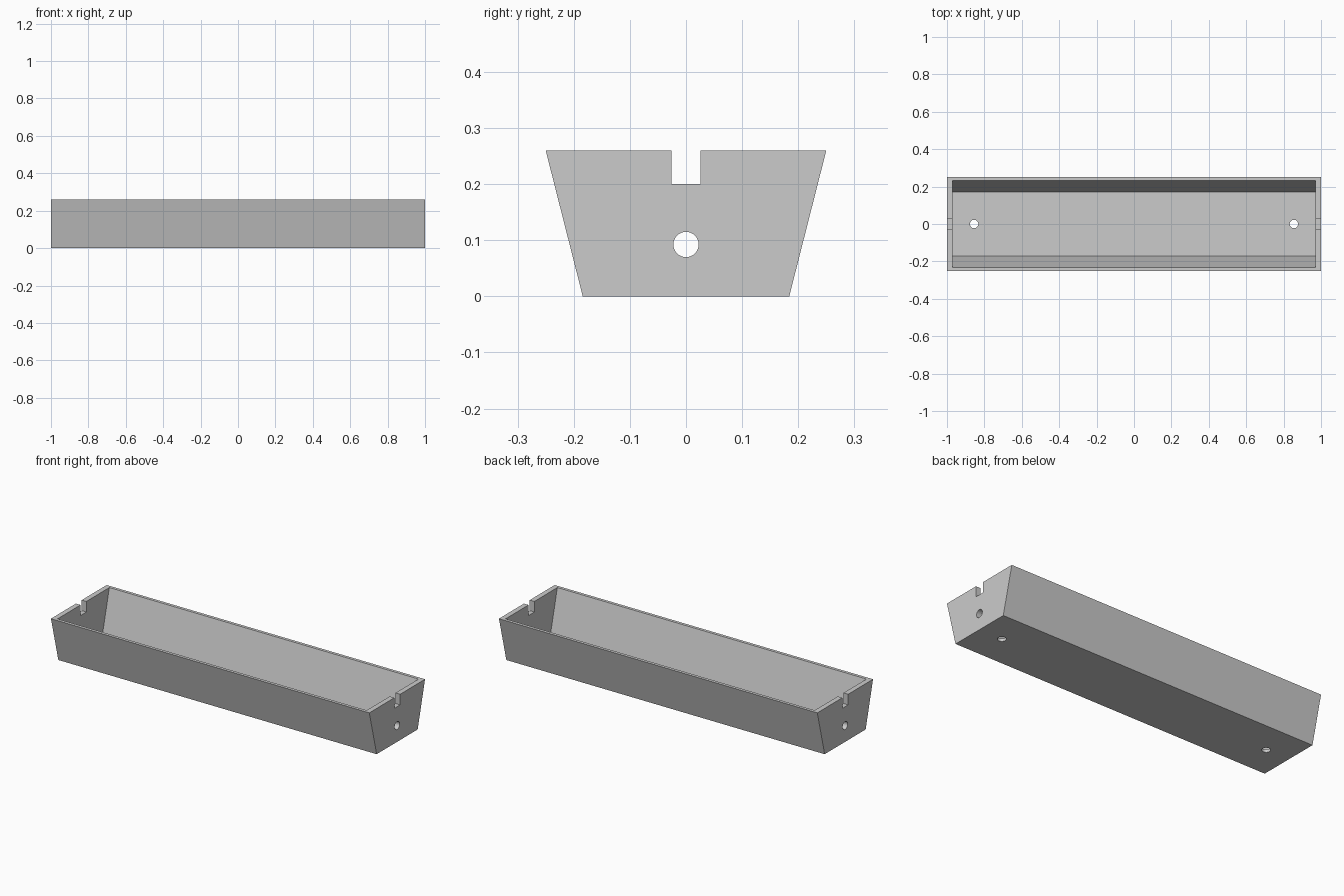
import bpy
import bmesh
from math import pi
from mathutils import Matrix

default = bpy.data.objects.get("Cube")
if default:
    bpy.data.objects.remove(default, do_unlink=True)

HEIGHT, TOP_Y, BASE_Y = 0.26, 0.25, 0.184
WALL, END_WALL, FLOOR = 0.0175, 0.029, 0.0165
SLOPE = (TOP_Y - BASE_Y) / HEIGHT

grey = bpy.data.materials.new("light grey")
grey.use_nodes = True
colour = (0.6, 0.6, 0.6, 1)
grey.diffuse_color = colour
grey.node_tree.nodes["Principled BSDF"].inputs["Base Color"].default_value = colour


def add_object(name, bm):
    bmesh.ops.recalc_face_normals(bm, faces=bm.faces)
    mesh = bpy.data.meshes.new(name)
    bm.to_mesh(mesh)
    bm.free()
    mesh.materials.append(grey)
    obj = bpy.data.objects.new(name, mesh)
    bpy.context.collection.objects.link(obj)
    return obj


def prism(name, profile, half_length):
    """Extrude a y-z profile along x."""
    bm = bmesh.new()
    face = bm.faces.new([bm.verts.new((-half_length, y, z)) for y, z in profile])
    ext = bmesh.ops.extrude_face_region(bm, geom=[face])["geom"]
    verts = [v for v in ext if isinstance(v, bmesh.types.BMVert)]
    bmesh.ops.translate(bm, verts=verts, vec=(2 * half_length, 0, 0))
    return add_object(name, bm)


def trapezoid(inset, low, high):
    a, b = (BASE_Y + SLOPE * z - inset for z in (low, high))
    return [(-a, low), (a, low), (b, high), (-b, high)]


def cylinder(name, radius, depth, matrix):
    bm = bmesh.new()
    bmesh.ops.create_cone(bm, cap_ends=True, segments=32, radius1=radius,
                          radius2=radius, depth=depth, matrix=matrix)
    return add_object(name, bm)


# Sloped outer shell
trough = prism("trough", trapezoid(0, 0, HEIGHT), 1)

# Cavity, end notches, end holes and drain holes
cutters = [
    prism("cavity_cutter", trapezoid(WALL, FLOOR, HEIGHT + 0.1), 1 - END_WALL),
    prism("notch_cutter", [(-0.026, 0.2), (0.026, 0.2), (0.026, 0.4), (-0.026, 0.4)], 1.2),
    cylinder("end_hole_cutter", 0.0225, 2.4,
             Matrix.Translation((0, 0, 0.0925)) @ Matrix.Rotation(pi / 2, 4, "Y")),
]
for x in (-0.855, 0.855):
    cutters.append(cylinder("drain_hole_cutter", 0.0225, 0.1, Matrix.Translation((x, 0, 0))))

bpy.context.view_layer.objects.active = trough
for cutter in cutters:
    cutter.hide_render = True
    mod = trough.modifiers.new(cutter.name, "BOOLEAN")
    mod.operation = "DIFFERENCE"
    mod.solver = "EXACT"
    mod.object = cutter
    bpy.ops.object.modifier_apply(modifier=mod.name)
    bpy.data.objects.remove(cutter, do_unlink=True)

# Smooth hole walls, crisp edges elsewhere
bpy.ops.object.select_all(action="DESELECT")
trough.select_set(True)
bpy.ops.object.shade_smooth_by_angle(angle=pi / 6)
